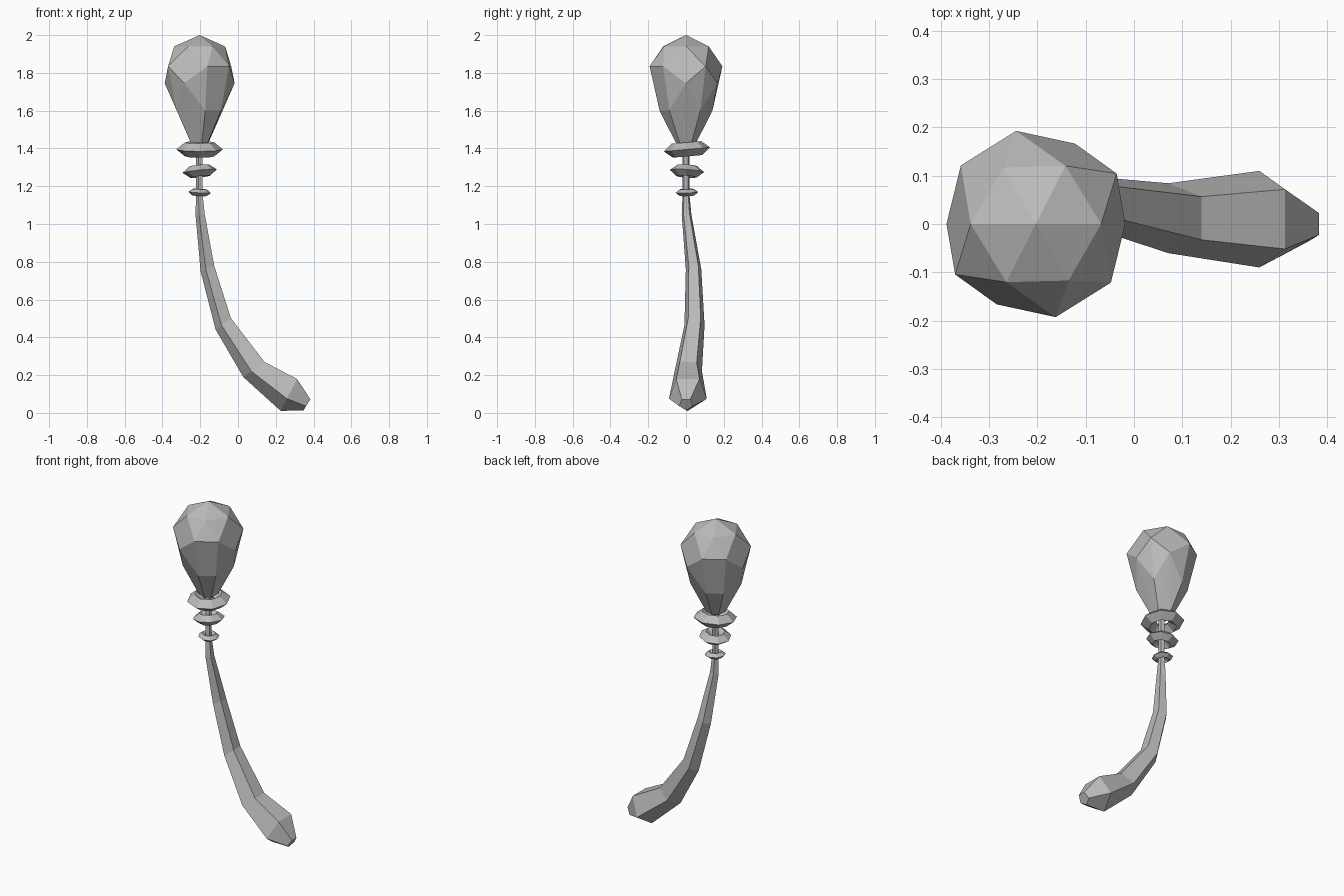
import bpy, bmesh, math
from mathutils import Vector, Matrix

cube = bpy.data.objects.get("Cube")
if cube:
    bpy.data.objects.remove(cube, do_unlink=True)

grey = bpy.data.materials.new("plain grey")
grey.use_nodes = True
COLOR = (0.5, 0.5, 0.5, 1)
grey.diffuse_color = COLOR
grey.node_tree.nodes["Principled BSDF"].inputs["Base Color"].default_value = COLOR

AXIS_X = -0.203


def finish(bm, name):
    bmesh.ops.recalc_face_normals(bm, faces=bm.faces)
    mesh = bpy.data.meshes.new(name)
    bm.to_mesh(mesh)
    bm.free()
    mesh.materials.append(grey)
    obj = bpy.data.objects.new(name, mesh)
    bpy.context.collection.objects.link(obj)
    return obj


def bridge(bm, a, b):
    n = len(a)
    for i in range(n):
        bm.faces.new((a[i], a[(i + 1) % n], b[(i + 1) % n], b[i]))


# Faceted head: convex hull of rings with two-fold symmetry (z, radius, half-turn angles)
bm = bmesh.new()
bm.verts.new((AXIS_X, 0, 2))
head_rings = [
    (1.94, 0.135, (0, 63, 120)),
    (1.835, 0.197, (32, 102, 142)),
    (1.745, 0.185, (0, 64)),
    (1.60, 0.143, (32, 102, 142)),
    (1.43, 0.055, (32, 102, 142)),
]
for z, r, angles in head_rings:
    for deg in angles:
        for turn in (0, 180):
            a = math.radians(deg + turn)
            bm.verts.new((AXIS_X + r * math.cos(a), r * math.sin(a), z))
bmesh.ops.convex_hull(bm, input=bm.verts)
bmesh.ops.dissolve_limit(bm, angle_limit=0.03, verts=bm.verts, edges=bm.edges)
finish(bm, "head")


# Collars: diamond-section rings, slightly tilted
def collar(name, z, major, minor, height, tilt_x, tilt_y, sides=8):
    bm = bmesh.new()
    rings = []
    for r, h in ((major + minor, 0), (major, height), (major - minor, 0), (major, -height)):
        rings.append([bm.verts.new((r * math.cos(math.tau * i / sides),
                                    r * math.sin(math.tau * i / sides), h))
                      for i in range(sides)])
    for i in range(4):
        bridge(bm, rings[i], rings[(i + 1) % 4])
    tilt = Matrix.Rotation(math.radians(tilt_x), 4, 'X') @ Matrix.Rotation(math.radians(tilt_y), 4, 'Y')
    bm.transform(Matrix.Translation((AXIS_X, 0.005, z)) @ tilt)
    finish(bm, name)


collar("upper_collar", 1.395, 0.078, 0.045, 0.037, 5, 0)
collar("middle_collar", 1.28, 0.053, 0.038, 0.03, -4, -6)
collar("lower_collar", 1.167, 0.037, 0.023, 0.018, 2, 3)

# Handle: five-sided tube along a bent path (x, y, z, radius, section tilt)
bm = bmesh.new()
sections = [
    (AXIS_X, 0, 1.45, 0.018, 0),
    (AXIS_X, 0, 1.16, 0.019, 0),
    (-0.198, 0.003, 1.05, 0.027, 5),
    (-0.158, 0.04, 0.765, 0.043, 22),
    (-0.074, 0.045, 0.475, 0.056, 37),
    (0.09, 0.012, 0.234, 0.076, 36),
    (0.274, 0.01, 0.104, 0.105, 63),
    (0.367, 0, 0.046, 0.038, 58),
]
previous = None
for x, y, z, r, tilt in sections:
    t = math.radians(tilt)
    up, side = Vector((math.cos(t), 0, math.sin(t))), Vector((0, 1, 0))
    ring = []
    for k in range(5):
        a = math.radians(36 + 72 * k)
        ring.append(bm.verts.new(Vector((x, y, z)) + r * (math.cos(a) * up + math.sin(a) * side)))
    if previous:
        bridge(bm, previous, ring)
    else:
        bm.faces.new(ring)
    previous = ring
bm.faces.new(previous)
finish(bm, "handle")
